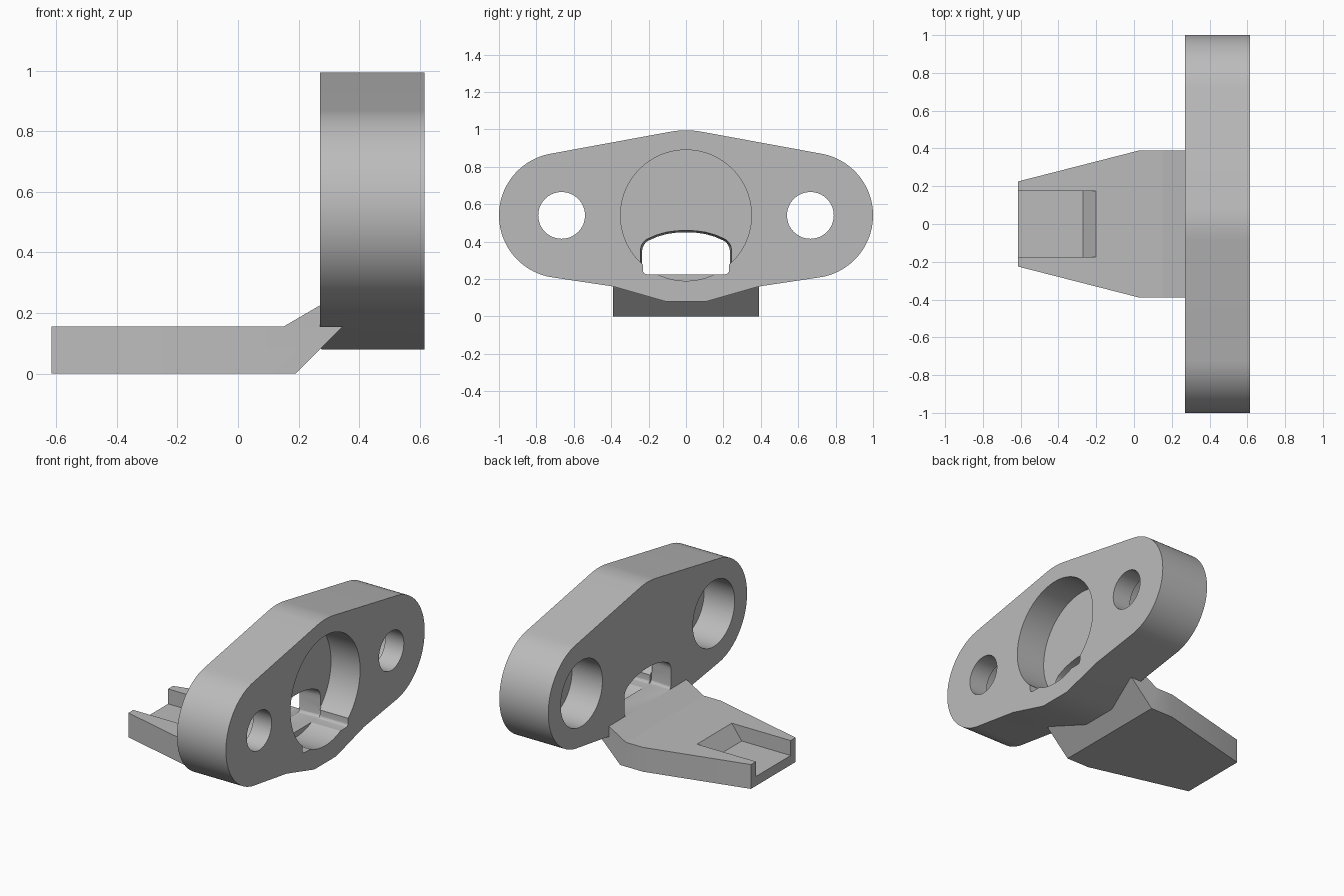
import bpy, bmesh
from math import sin, cos, pi, asin
from mathutils import Vector

cube = bpy.data.objects.get("Cube")
if cube:
    bpy.data.objects.remove(cube, do_unlink=True)

grey = bpy.data.materials.new("plain_grey")
grey.use_nodes = True
GREY = (0.5, 0.5, 0.5, 1)
grey.diffuse_color = GREY
grey.node_tree.nodes["Principled BSDF"].inputs["Base Color"].default_value = GREY

BACK, FRONT, AXIS = 0.27, 0.615, 0.54   # plate faces in x, height of hole axes
END_Y, END_R, MID_R = 0.665, 0.335, 0.455


def make_object(name, bm):
    bmesh.ops.recalc_face_normals(bm, faces=bm.faces)
    mesh = bpy.data.meshes.new(name)
    bm.to_mesh(mesh)
    bm.free()
    mesh.materials.append(grey)
    obj = bpy.data.objects.new(name, mesh)
    bpy.context.collection.objects.link(obj)
    return obj


def loft(ring_a, ring_b):
    """Closed solid between two matching rings of points."""
    bm = bmesh.new()
    a = [bm.verts.new(p) for p in ring_a]
    b = [bm.verts.new(p) for p in ring_b]
    bm.faces.new(a)
    bm.faces.new(b[::-1])
    for i in range(len(a)):
        j = (i + 1) % len(a)
        bm.faces.new((a[i], b[i], b[j], a[j]))
    return bm


def at_x(points, x):
    return [(x, y, z) for y, z in points]


def at_y(points, y):
    return [(x, y, z) for x, z in points]


def arc(y, z, r, start, end, n):
    return [(y + r * cos(start + (end - start) * i / n),
             z + r * sin(start + (end - start) * i / n)) for i in range(n + 1)]


def circle(y, r, n=64):
    return arc(y, AXIS, r, 0, 2 * pi, n)[:-1]


def cut(target, name, bm):
    cutter = make_object(name, bm)
    cutter.hide_render = True
    mod = target.modifiers.new(name, 'BOOLEAN')
    mod.operation = 'DIFFERENCE'
    mod.solver = 'EXACT'
    mod.object = cutter
    bpy.context.view_layer.objects.active = target
    bpy.ops.object.modifier_apply(modifier=mod.name)
    bpy.data.objects.remove(cutter, do_unlink=True)


# Flange plate: two round ends, tangent to a central crown, stepped underside
tilt = asin((MID_R - END_R) / END_Y)
half = [(0.11, 0.08), (0.39, 0.16)]
half += arc(END_Y, AXIS, END_R, tilt - pi / 2, pi / 2 - tilt, 48)
half += arc(0, AXIS, MID_R, pi / 2 - tilt, pi / 2, 6)
outline = half + [(-y, z) for y, z in half[-2::-1]]
bm = loft(at_x(outline, BACK), at_x(outline, FRONT))
rim = [e for e in bm.edges if all(v.co.x < BACK + 0.01 for v in e.verts)]
bmesh.ops.bevel(bm, geom=rim, offset=0.006, segments=1, affect='EDGES')
plate = make_object("flange_plate", bm)

# Central round pocket, open to the front face
cut(plate, "pocket_cutter", loft(at_x(circle(0, 0.35, 96), 0.41), at_x(circle(0, 0.35, 96), 0.7)))

# Arched slot through the pocket floor, widening towards the front
slot = arc(0.21, 0.245, 0.02, -pi / 2, 0, 4)
slot += [(0.23, 0.33)] + arc(0.165, 0.345, 0.065, 0.1, pi / 3, 8)
slot += [(0.15, 0.422), (0.1, 0.436), (0.05, 0.443), (0, 0.445)]
slot += [(-y, z) for y, z in slot[-2::-1]]
wide = [(y * 1.06, z + 0.015 * max(0, z - 0.245) / 0.2) for y, z in slot]
cut(plate, "slot_cutter", loft(at_x(slot, 0.2), at_x(wide, 0.415)))
cut(plate, "notch_cutter", loft(at_x(slot, 0.405), at_x(slot, 0.7)))

# Bolt holes with deep counterbores from the back
for side in (-1, 1):
    y = side * END_Y
    cut(plate, "bolt_cutter", loft(at_x(circle(y, 0.125), 0.2), at_x(circle(y, 0.125), 0.7)))
    cut(plate, "bore_cutter", loft(at_x(circle(y, 0.21), 0.2), at_x(circle(y, 0.21), 0.485)))

# Tongue: flat arm with a ramp up to the slot, tapering to its free end
profile = [(-0.615, 0), (0.19, 0), (0.345, 0.155), (BACK, 0.155),
           (BACK, 0.225), (0.15, 0.155), (-0.615, 0.155)]
bm = loft(at_y(profile, -0.39), at_y(profile, 0.39))
bmesh.ops.bisect_plane(bm, geom=bm.verts[:] + bm.edges[:] + bm.faces[:],
                       plane_co=Vector((0.03, 0, 0)), plane_no=Vector((1, 0, 0)))
for v in bm.verts:
    if v.co.x < -0.6:
        v.co.y *= 0.225 / 0.39
tongue = make_object("tongue", bm)

# Recess in the tongue, open at the free end, with a sloped inner end
recess = [(-0.7, 0.06), (-0.27, 0.06), (-0.2, 0.155), (-0.2, 0.25), (-0.7, 0.25)]
cut(tongue, "recess_cutter", loft(at_y(recess, -0.175), at_y(recess, 0.175)))

# Smooth the round walls, keep the edges sharp
bpy.ops.object.select_all(action='DESELECT')
for obj in (plate, tongue):
    obj.select_set(True)
bpy.context.view_layer.objects.active = plate
bpy.ops.object.shade_smooth_by_angle(angle=pi / 9)
